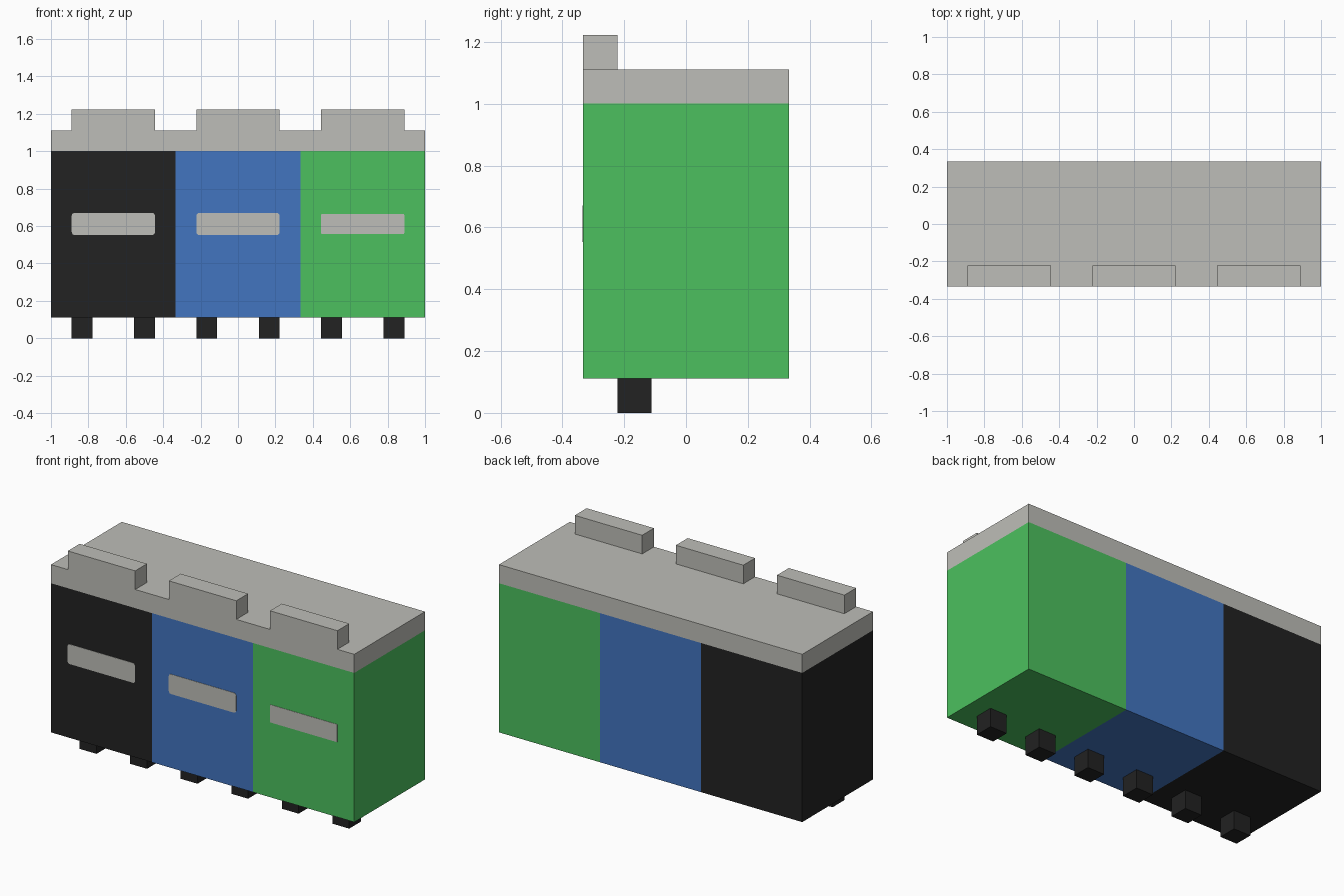
import bpy
import math

old = bpy.data.objects.get("Cube")
if old:
    bpy.data.objects.remove(old, do_unlink=True)

U = 1 / 9  # module size: the row of bins is 18 modules long


def to_linear(v):
    v /= 255
    return v / 12.92 if v <= 0.04045 else ((v + 0.055) / 1.055) ** 2.4


def make_material(name, rgb):
    colour = tuple(to_linear(c) for c in rgb) + (1.0,)
    mat = bpy.data.materials.new(name)
    mat.use_nodes = True
    mat.diffuse_color = colour
    bsdf = next(n for n in mat.node_tree.nodes if n.type == 'BSDF_PRINCIPLED')
    bsdf.inputs["Base Color"].default_value = colour
    return mat


GREY = make_material("warm grey", (190, 190, 184))
BLACK = make_material("black", (34, 34, 34))
BLUE = make_material("blue", (66, 117, 192))
GREEN = make_material("green", (76, 192, 94))


def add_object(name, verts, faces, mat):
    mesh = bpy.data.meshes.new(name)
    mesh.from_pydata(verts, [], faces)
    mesh.materials.append(mat)
    obj = bpy.data.objects.new(name, mesh)
    bpy.context.collection.objects.link(obj)
    return obj


def prism_y(name, outline, y0, y1, mat):
    """Extrude a counter-clockwise (x, z) outline from y0 back to y1."""
    n = len(outline)
    verts = [(x, y, z) for y in (y0, y1) for x, z in outline]
    faces = [tuple(range(n)), tuple(range(2 * n - 1, n - 1, -1))]
    faces += [(i, i + n, (i + 1) % n + n, (i + 1) % n) for i in range(n)]
    return add_object(name, verts, faces, mat)


def box(name, x, y, z, mat):
    """Box from (min, max) ranges given in modules."""
    (x0, x1), (z0, z1) = [(a * U, b * U) for a, b in (x, z)]
    outline = [(x0, z0), (x1, z0), (x1, z1), (x0, z1)]
    return prism_y(name, outline, y[0] * U, y[1] * U, mat)


def rounded_rect(cx, cz, w, h, r, steps=4):
    points = []
    for k, (sx, sz) in enumerate([(1, 1), (-1, 1), (-1, -1), (1, -1)]):
        for i in range(steps + 1):
            a = math.pi / 2 * (k + i / steps)
            points.append((cx + sx * (w / 2 - r) + r * math.cos(a),
                           cz + sz * (h / 2 - r) + r * math.sin(a)))
    return points


# Three bins: body, lid grip, slot plate and a pair of feet each
bins = [("black", -6, BLACK, 0.118, 0.015),
        ("blue", 0, BLUE, 0.118, 0.015),
        ("green", 6, GREEN, 0.106, 0.004)]

for name, cx, mat, slot_h, slot_r in bins:
    box(f"{name}_bin_body", (cx - 3, cx + 3), (-3, 3), (1, 9), mat)
    box(f"{name}_bin_lid_grip", (cx - 2, cx + 2), (-3, -2), (10, 11), GREY)
    prism_y(f"{name}_bin_slot",
            rounded_rect(cx * U, 5.5 * U, 4 * U, slot_h, slot_r),
            -3 * U - 0.002, -3 * U + 0.002, GREY)
    for side, fx in (("right", cx - 1.5), ("left", cx + 1.5)):
        box(f"{name}_bin_{side}_foot", (fx - 0.5, fx + 0.5), (-2, -1), (0, 1), BLACK)

# Shared lid across the whole row
box("lid", (-9, 9), (-3, 3), (9, 10), GREY)
